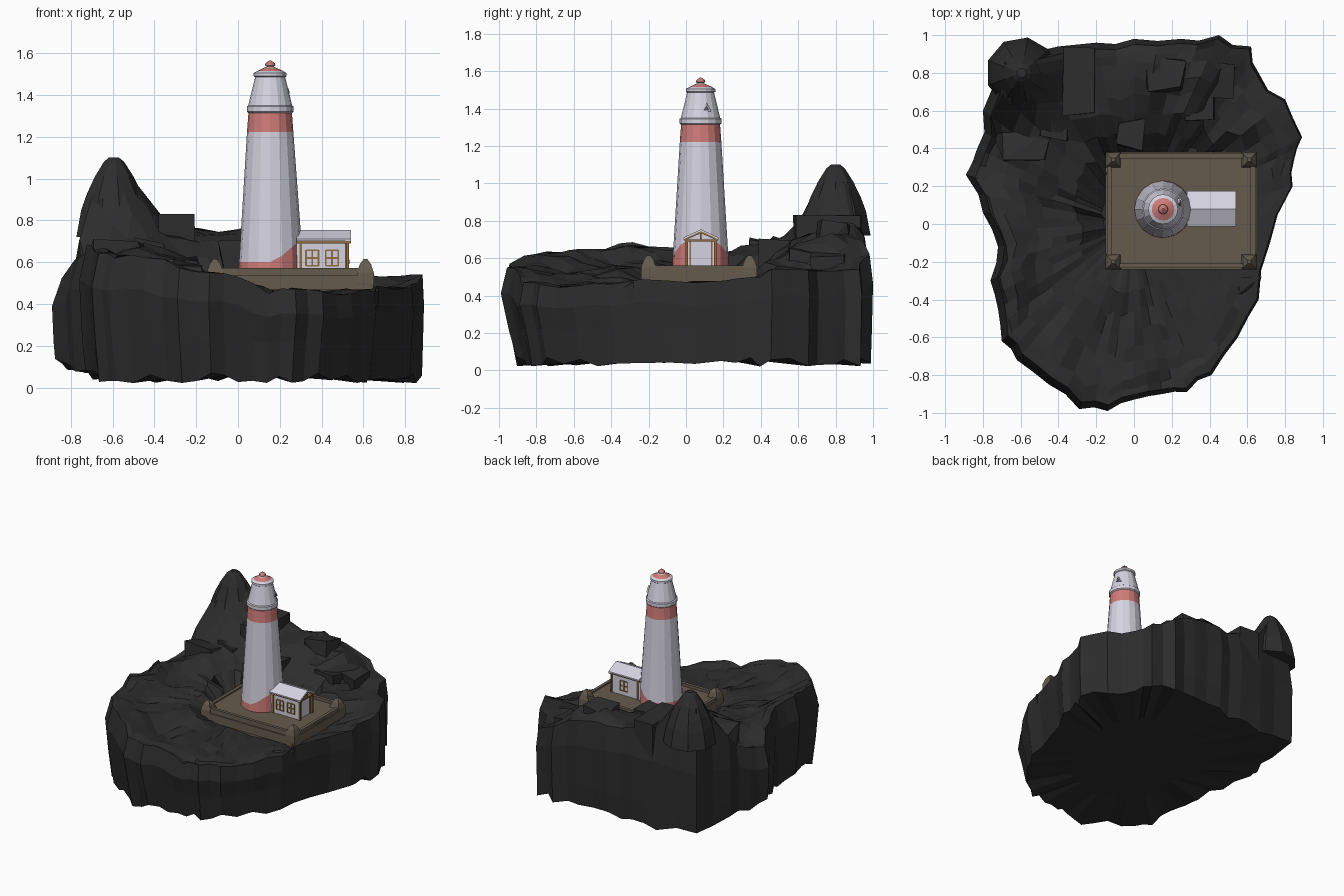
import bpy, bmesh, math, random
from mathutils import Vector

random.seed(4)
start = bpy.data.objects.get("Cube")
if start:
    bpy.data.objects.remove(start, do_unlink=True)


def material(name, r, g, b):
    m = bpy.data.materials.new(name)
    m.use_nodes = True
    m.diffuse_color = (r, g, b, 1)
    m.node_tree.nodes["Principled BSDF"].inputs["Base Color"].default_value = (r, g, b, 1)
    return m


ROCK = material("dark rock", .026, .026, .026)
STONE = material("brown stone", .13, .105, .075)
WHITE = material("pale white", .66, .65, .75)
RED = material("faded red", .62, .2, .19)
WOOD = material("wood trim", .28, .15, .05)
GREY = material("shadow grey", .1, .1, .11)


def finish(name, bm, *mats):
    bmesh.ops.recalc_face_normals(bm, faces=bm.faces)
    mesh = bpy.data.meshes.new(name)
    bm.to_mesh(mesh)
    bm.free()
    for m in mats:
        mesh.materials.append(m)
    obj = bpy.data.objects.new(name, mesh)
    bpy.context.scene.collection.objects.link(obj)
    return obj


def box(name, mat, x0, x1, y0, y1, z0, z1):
    bm = bmesh.new()
    bmesh.ops.create_cube(bm, size=1)
    for v in bm.verts:
        v.co = ((x0 + x1) / 2 + v.co.x * (x1 - x0),
                (y0 + y1) / 2 + v.co.y * (y1 - y0),
                (z0 + z1) / 2 + v.co.z * (z1 - z0))
    return finish(name, bm, mat)


def bridge(bm, low, high, index=0):
    n = len(low)
    for i in range(n):
        j = (i + 1) % n
        bm.faces.new((low[i], low[j], high[j], high[i])).material_index = index


def lathe(name, cx, cy, sides, profile, mats, turn=0.0):
    # profile rows: radius, height, material of the band above
    bm = bmesh.new()
    rings = []
    for r, z, _ in profile:
        angles = [turn + math.tau * i / sides for i in range(sides)]
        rings.append([bm.verts.new((cx + r * math.cos(a), cy + r * math.sin(a), z)) for a in angles])
    for k in range(len(rings) - 1):
        bridge(bm, rings[k], rings[k + 1], profile[k][2])
    bm.faces.new(rings[0])
    bm.faces.new(rings[-1]).material_index = profile[-1][2]
    return finish(name, bm, *mats)


def prism(name, mat, points, x0, x1):
    # y-z outline extruded along x
    bm = bmesh.new()
    a = [bm.verts.new((x0, y, z)) for y, z in points]
    b = [bm.verts.new((x1, y, z)) for y, z in points]
    bridge(bm, a, b)
    bm.faces.new(a)
    bm.faces.new(b)
    return finish(name, bm, mat)


# Island: rim as x, y, height in hundredths
RIM = [(45, 100, 62), (62, 94, 54), (66, 80, 53), (80, 66, 53), (89, 46, 53), (85, 35, 49),
       (84, 20, 47), (72, -10, 48), (66, -40, 46), (55, -60, 45), (41, -80, 46), (28, -89, 47),
       (15, -90, 45), (0, -93, 53), (-14, -99, 55), (-29, -98, 57), (-45, -85, 62),
       (-62, -72, 62), (-70, -62, 64), (-72, -45, 65), (-76, -30, 68), (-72, -12, 65),
       (-80, 6, 62), (-89, 26, 52), (-83, 40, 54), (-80, 60, 64), (-72, 90, 68),
       (-40, 94, 74), (-20, 96, 75), (0, 98, 73), (25, 98, 70)]
INNER = [(-20, -25, 55), (20, -30, 45), (60, -25, 46), (68, 30, 47), (-20, 38, 60), (25, 46, 56),
         (-45, -5, 57), (-45, -40, 56), (-10, -65, 51), (30, -60, 45), (-50, 40, 66), (55, 65, 53),
         (12, 82, 79), (-10, 75, 73), (30, 78, 73), (25, 60, 67), (-30, 55, 70)]
rim = []
for i, p in enumerate(RIM):
    a, b = Vector(p) / 100, Vector(RIM[(i + 1) % len(RIM)]) / 100
    mid = a.lerp(b, .5)
    mid.xy *= random.uniform(.97, 1)
    mid.z += random.uniform(-.02, .02)
    rim += [a, mid]
CONTROL = [Vector(p) / 100 for p in INNER] + rim[::2]


def ground(x, y):
    weight = total = 0
    for c in CONTROL:
        w = 1 / ((c.x - x) ** 2 + (c.y - y) ** 2 + .002) ** 2
        weight += w
        total += w * c.z
    h = total / weight + random.uniform(-.014, .014)
    # tall pinnacle at the back corner
    spike = math.exp(-((x + .6) ** 2 + (y - .8) ** 2) / .037)
    h = h * (1 - spike) + 1.09 * spike
    # level bed under the terrace
    if -.17 < x < .7 and -.29 < y < .41:
        h = min(h, .46)
    return h


bm = bmesh.new()
under, foot, wall, shoulder, top = [], [], [], [], []
for p in rim:
    spread = .94 + .03 * p.y + .04 * abs(p.x)
    base = .045 + max(0, -p.x - .7) * .4 + random.uniform(-.025, .025)
    for ring, s, z in ((under, .55, .055), (foot, spread, base), (wall, (1 + spread) / 2, .22),
                       (shoulder, 1, .75 * p.z)):
        ring.append(bm.verts.new((p.x * s, p.y * s, z)))
    s = .97 + .025 * p.x
    top.append(bm.verts.new((p.x * s, p.y * s, max(p.z, ground(p.x * s, p.y * s)))))
rings = [under, foot, wall, shoulder, top]
for scale in (.93, .87, .79, .7, .6, .49, .37, .2):
    ring = []
    for p in rim:
        s = scale + random.uniform(-.015, .015)
        ring.append(bm.verts.new((p.x * s, p.y * s, ground(p.x * s, p.y * s))))
    rings.append(ring)
for low, high in zip(rings, rings[1:]):
    bridge(bm, low, high)
bm.faces.new(rings[0])
bm.faces.new(rings[-1])
finish("rock_island", bm, ROCK)
lathe("rock_pinnacle", -.595, .8, 9,
      ((.19, .72, 0), (.165, .85, 0), (.135, .93, 0), (.095, 1.01, 0), (.05, 1.08, 0), (.025, 1.1, 0)),
      [ROCK])


# Loose boulders: jittered blocks wrapped in a hull
def boulder(x, y, top, sx, sy, sz=.2, jitter=.35):
    bm = bmesh.new()
    for i in (-1, 1):
        for j in (-1, 1):
            for k in (0, 1):
                px, py = (s * (1 + random.uniform(-jitter, jitter)) for s in (sx, sy))
                drop = random.uniform(0, jitter * .2) if k else sz
                bm.verts.new((x + i * px / 2, y + j * py / 2, top - drop))
    bmesh.ops.convex_hull(bm, input=bm.verts)
    finish("boulder", bm, ROCK)


boulder(-.29, .76, .84, .17, .36, .3, .06)
for spot in ((-.02, .48, .75, .12, .14), (.46, .76, .64, .13, .16), (-.58, .42, .73, .25, .14),
             (.6, -.33, .48, .12, .08), (.16, .8, .82, .2, .16), (.35, .62, .68, .16, .12),
             (-.42, .52, .73, .16, .14)):
    boulder(*spot)

# Terrace with low walls and corner pillars
X0, X1, Y0, Y1 = -.13, .63, -.22, .36
box("terrace_floor", STONE, X0, X1, Y0, Y1, .43, .55)
box("terrace_step", STONE, X1 - .04, X1 + .015, 0, .16, .45, .54)
for y in (Y0, Y1):
    box("terrace_wall", STONE, X0, X1, y - .012, y + .012, .47, .572)
    box("terrace_ledge", STONE, X0, X1, y - .02, y + .02, .47, .535)
for x in (X0, X1):
    box("terrace_wall", STONE, x - .012, x + .012, Y0, Y1, .47, .56)
    box("terrace_ledge", STONE, x - .02, x + .02, Y0, Y1, .47, .535)
    for y in (Y0, Y1):
        lathe("corner_pillar", x + (.02 if x < 0 else -.02), y + (.02 if y < 0 else -.02), 4,
              ((.05, .46, 0), (.058, .5, 0), (.056, .55, 0), (.038, .59, 0), (.012, .615, 0)),
              [STONE], math.pi / 4)

# Lighthouse tower
TX, TY = .154, .078
tower = lathe("tower", TX, TY, 16,
              ((.152, .545, 1), (.149, .6, 0), (.111, 1.222, 1), (.104, 1.315, 0)), [WHITE, RED])
# red base climbs toward the cottage
for v in tower.data.vertices:
    if .58 < v.co.z < .65 and v.co.x > TX + .02:
        v.co.z += .85 * (v.co.x - TX - .02)
lathe("lantern_room", TX, TY, 16,
      ((.1, 1.31, 0), (.112, 1.32, 0), (.112, 1.345, 0), (.105, 1.35, 0), (.072, 1.485, 0),
       (.079, 1.49, 0), (.079, 1.505, 0), (.06, 1.515, 1), (.025, 1.532, 0), (.016, 1.536, 0),
       (.026, 1.542, 1), (.022, 1.552, 1), (.005, 1.565, 1)), [WHITE, RED])
prism("lantern_hatch", WHITE, ((.085, 1.385), (.135, 1.385), (.11, 1.43)), TX + .06, TX + .09)
prism("lantern_hatch_pane", GREY, ((.094, 1.39), (.126, 1.39), (.11, 1.42)), TX + .087, TX + .093)

# Cottage
HY0, HY1, MID = .003, .157, .08
prism("cottage_walls", WHITE,
      ((HY0, .545), (HY1, .545), (HY1, .7), (MID, .738), (HY0, .7)), .25, .515)
prism("cottage_roof", WHITE,
      ((HY0 - .017, .7), (MID, .742), (HY1 + .017, .7), (HY1 + .017, .71),
       (MID, .754), (HY0 - .017, .71)), .28, .54)
for y in (HY0, HY1):
    box("eave_beam", WOOD, .28, .538, y - .008, y + .008, .69, .703)
    for x in (.3, .525):
        box("corner_post", WOOD, x - .006, x + .006, y - .007, y + .007, .545, .7)
prism("gable_trim", WOOD,
      ((HY0 - .015, .692), (MID, .734), (HY1 + .015, .692), (HY1 + .015, .701),
       (MID, .744), (HY0 - .015, .701)), .515, .541)
box("gable_tie", WOOD, .515, .535, HY0, HY1, .69, .7)
box("gable_post", WOOD, .515, .535, MID - .004, MID + .004, .7, .735)
for y in (.022, .138):
    box("door_post", WOOD, .512, .522, y - .004, y + .004, .545, .69)


# Windows: border and cross bars
def window(x, y, z, w, h):
    t = .004
    for k in (-1, 0, 1):
        cx, cz = x + k * w / 2, z + k * h / 2
        box("window_bar", WOOD, cx - t, cx + t, y - t, y + t, z - h / 2, z + h / 2)
        box("window_bar", WOOD, x - w / 2, x + w / 2, y - t, y + t, cz - t, cz + t)


for x in (.355, .45):
    window(x, HY0, .62, .06, .075)
window(.42, HY1, .62, .065, .075)
